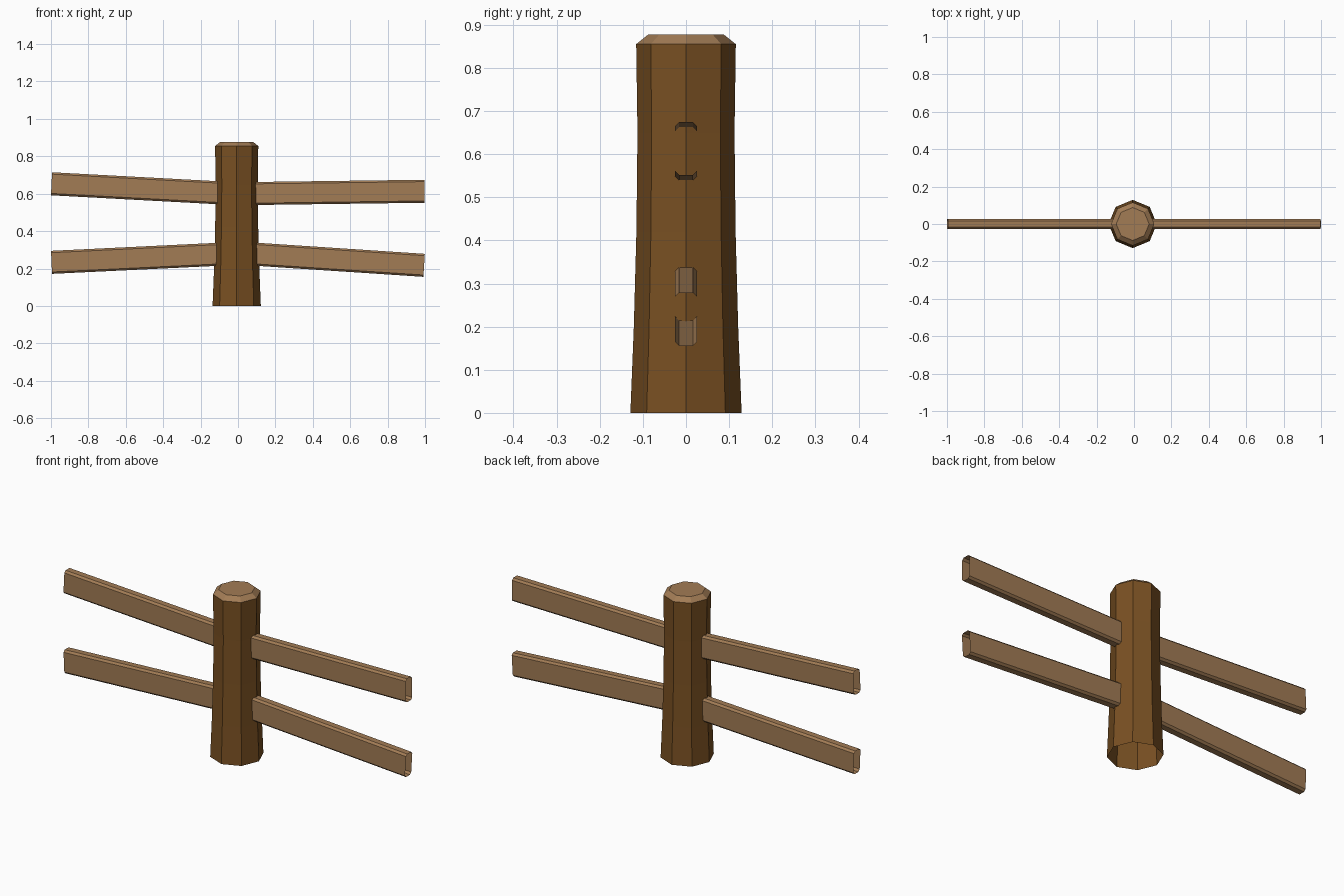
import bpy
from math import cos, sin, pi

if "Cube" in bpy.data.objects:
    bpy.data.objects.remove(bpy.data.objects["Cube"])


def material(name, color):
    m = bpy.data.materials.new(name)
    m.diffuse_color = (*color, 1)
    m.use_nodes = True
    m.node_tree.nodes["Principled BSDF"].inputs["Base Color"].default_value = m.diffuse_color
    return m


bark = material("bark_wood", (0.19, 0.08, 0.016))
cut = material("cut_wood", (0.36, 0.20, 0.09))


def loft(name, rings, mats, cap_end=False):
    """Skin matching point rings; open at the start, optionally capped at the end."""
    n = len(rings[0])
    verts = [p for r in rings for p in r]
    faces = [(k * n + i, k * n + (i + 1) % n, (k + 1) * n + (i + 1) % n, (k + 1) * n + i)
             for k in range(len(rings) - 1) for i in range(n)]
    if cap_end:
        faces.append(tuple(range(len(verts) - n, len(verts))))
    me = bpy.data.meshes.new(name)
    me.from_pydata(verts, [], faces)
    for m in mats:
        me.materials.append(m)
    ob = bpy.data.objects.new(name, me)
    bpy.context.collection.objects.link(ob)
    return ob


# Octagonal post: flared foot, chamfered lighter top, open underneath
CX = -0.007
profile = [(0.129, 0), (0.121, 0.2), (0.115, 0.42), (0.1125, 0.65), (0.1155, 0.855), (0.088, 0.877)]
post = loft("post", [[(CX + r * cos(i * pi / 4), r * sin(i * pi / 4), z) for i in range(8)]
                     for r, z in profile], [bark, cut], cap_end=True)
for f in post.data.polygons:
    if f.center.z > 0.86:
        f.material_index = 1


# Rails: chamfered hollow boards with open ends, sloping from post to tip
def rail(name, side, z_in, z_out, tip):
    W, H, C = 0.026, 0.0615, 0.01
    section = [(W, -H + C), (W, H - C), (W - C, H), (-W + C, H),
               (-W, H - C), (-W, -H + C), (-W + C, -H), (W - C, -H)]
    slope = (z_out - z_in) / 0.9
    rings = [[(side * (x - slope * dz * 0.9), y, z + dz) for y, dz in section]
             for x, z in ((0.085, z_in), (tip, z_out))]
    if side < 0:
        rings = [r[::-1] for r in rings]
    loft(name, rings, [cut])


rail("upper_left_rail", -1, 0.604, 0.653, 0.997)
rail("lower_left_rail", -1, 0.277, 0.233, 0.997)
rail("upper_right_rail", 1, 0.601, 0.613, 0.997)
rail("lower_right_rail", 1, 0.277, 0.217, 0.995)
